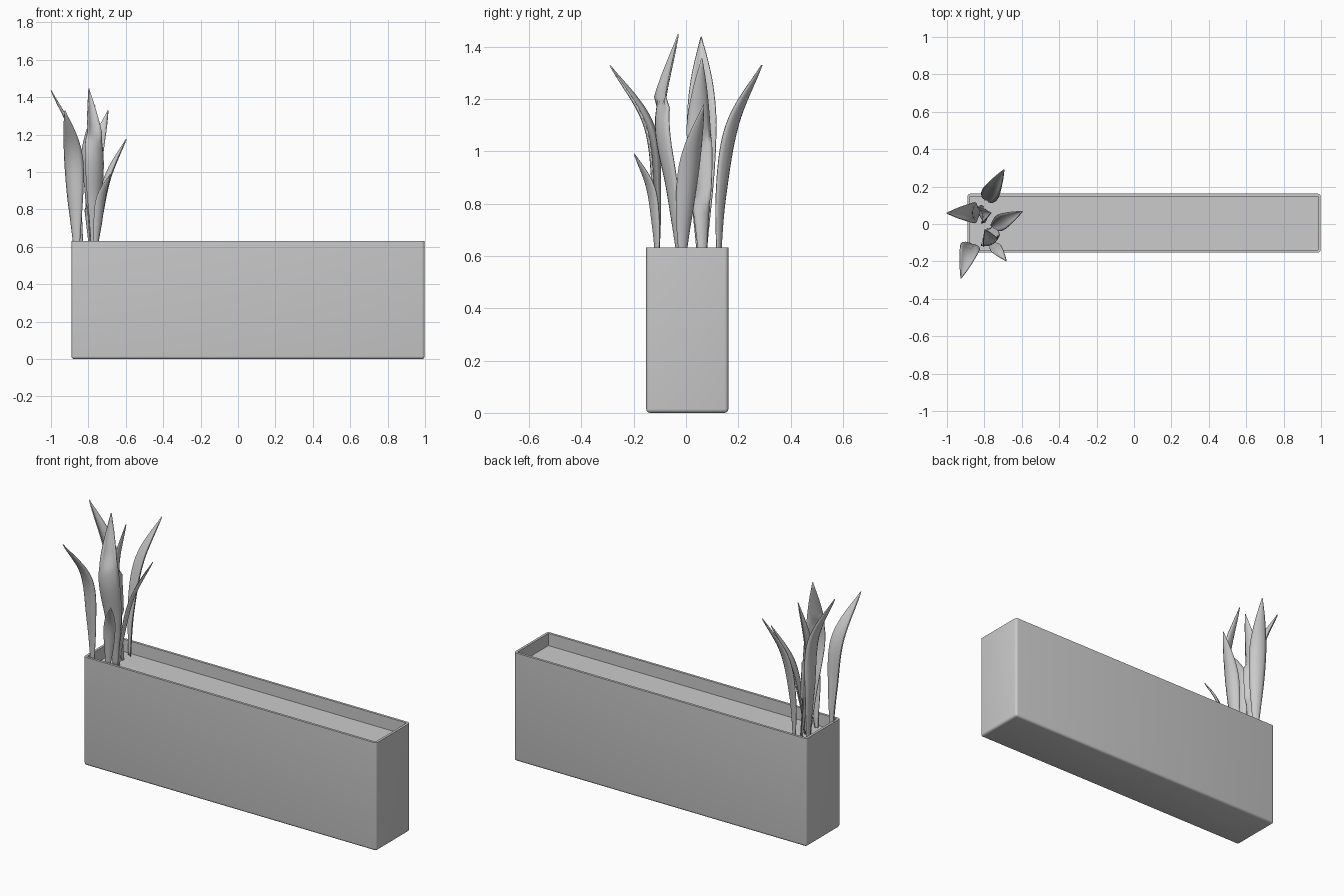
import bpy, bmesh, math
from mathutils import Vector

if "Cube" in bpy.data.objects:
    bpy.data.objects.remove(bpy.data.objects["Cube"])

grey = bpy.data.materials.new("plain_grey")
grey.diffuse_color = (0.6, 0.6, 0.6, 1)
grey.use_nodes = True
grey.node_tree.nodes["Principled BSDF"].inputs["Base Color"].default_value = grey.diffuse_color


def finish(name, bm, angle=40):
    me = bpy.data.meshes.new(name)
    bm.to_mesh(me)
    bm.free()
    ob = bpy.data.objects.new(name, me)
    bpy.context.collection.objects.link(ob)
    me.materials.append(grey)
    bpy.ops.object.select_all(action='DESELECT')
    ob.select_set(True)
    bpy.context.view_layer.objects.active = ob
    bpy.ops.object.shade_smooth_by_angle(angle=math.radians(angle))
    return ob


def box(lo, hi):
    bm = bmesh.new()
    bmesh.ops.create_cube(bm, size=1)
    for v in bm.verts:
        v.co = Vector([(a + b) / 2 + c * (b - a) for a, b, c in zip(lo, hi, v.co)])
    return bm


# Planter trough: rounded corners and base, hollow top
X0, X1, Y0, Y1, H, SOIL = -0.89, 0.998, -0.152, 0.162, 0.632, 0.56
bm = box((X0, Y0, 0), (X1, Y1, H))
edges = [e for e in bm.edges if min(v.co.z for v in e.verts) < 0.01]
bmesh.ops.bevel(bm, geom=edges, offset=0.015, segments=4, profile=0.5, affect='EDGES')
top = max(bm.faces, key=lambda f: f.calc_center_median().z)
bmesh.ops.inset_region(bm, faces=[top], thickness=0.014)
res = bmesh.ops.extrude_discrete_faces(bm, faces=[top])
for v in res["faces"][0].verts:
    v.co.z = SOIL - 0.02
finish("planter", bm)

# Soil filling
finish("soil", box((X0 + .012, Y0 + .012, SOIL - .02), (X1 - .012, Y1 - .012, SOIL)))


def spline(p, t):
    """Catmull-Rom through the points p, t in 0..1"""
    q = [p[0] * 2 - p[1]] + p + [p[-1] * 2 - p[-2]]
    s = t * (len(p) - 1)
    i = min(int(s), len(p) - 2)
    u = s - i
    a, b, c, d = q[i:i + 4]
    return 0.5 * (2 * b + (c - a) * u + (2 * a - 5 * b + 4 * c - d) * u * u
                  + (3 * b - a - 3 * c + d) * u ** 3)


def leaf(name, pts, width, angle):
    """Channelled blade along pts; angle = horizontal direction of its width"""
    p = [Vector(c) for c in pts]
    w = Vector((math.cos(math.radians(angle)), math.sin(math.radians(angle)), 0))
    bm = bmesh.new()
    n, m = 24, 6
    rows = []
    for i in range(n + 1):
        t = i / n
        c = spline(p, t)
        tan = spline(p, min(t + .01, 1)) - spline(p, max(t - .01, 0))
        nor = w.cross(tan).normalized()
        if nor.dot(Vector((-.79, 0, c.z)) - p[1]) < 0:
            nor = -nor
        # narrow stalk, widest past the middle, pointed tip
        if t < .6:
            k = .28 + .72 * math.sin(t / .6 * math.pi / 2) ** 1.5
        else:
            k = max(.02, 1 - ((t - .6) / .4) ** 1.7)
        row = []
        for j in range(m + 1):
            s = j / m * 2 - 1
            row.append(bm.verts.new(c + w * (s * k * width / 2)
                                    + nor * ((s * s - .4) * k * width * .2)))
        rows.append(row)
    for a, b in zip(rows, rows[1:]):
        for j in range(m):
            bm.faces.new((a[j], a[j + 1], b[j + 1], b[j]))
    bmesh.ops.recalc_face_normals(bm, faces=bm.faces)
    ob = finish(name, bm, 50)
    sol = ob.modifiers.new("thickness", 'SOLIDIFY')
    sol.thickness = 0.005
    sol.offset = 0


# Seven blades clustered at the left end
leaf("leaf_left", [(-.83, .06, .55), (-.85, .06, .85), (-.875, .06, 1.17), (-1, .058, 1.437)], .11, 90)
leaf("leaf_back", [(-.785, .125, .55), (-.78, .14, .83), (-.755, .185, 1.1), (-.695, .29, 1.33)], .095, 150)
leaf("leaf_right", [(-.76, -.015, .55), (-.735, -.005, .75), (-.69, .02, .97), (-.597, .067, 1.177)], .085, 113)
leaf("leaf_middle", [(-.785, .065, .55), (-.805, .058, .83), (-.815, .05, 1.1), (-.765, .06, 1.355)], .095, 104)
leaf("leaf_front", [(-.77, -.022, .55), (-.763, -.06, .85), (-.765, -.10, 1.13), (-.797, -.03, 1.447)], .11, 28)
leaf("leaf_front_left", [(-.862, -.11, .55), (-.872, -.118, .83), (-.885, -.15, 1.1), (-.925, -.29, 1.328)], .105, -18)
leaf("leaf_small", [(-.765, -.11, .55), (-.75, -.118, .7), (-.73, -.14, .86), (-.683, -.197, .99)], .06, 33)
